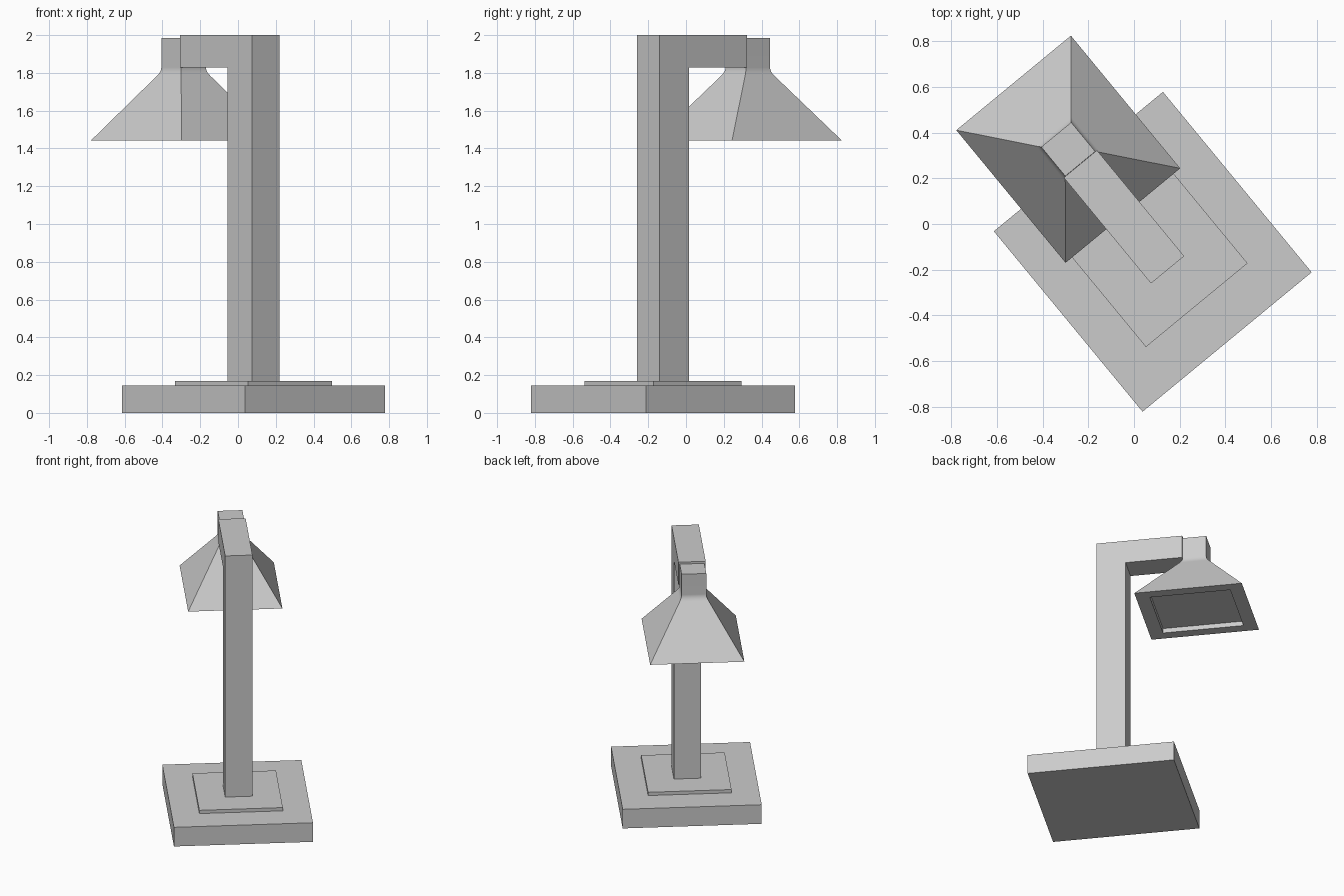
import bpy, bmesh
from math import radians
from mathutils import Matrix, Vector

if "Cube" in bpy.data.objects:
    bpy.data.objects.remove(bpy.data.objects["Cube"])

ROT = Matrix.Rotation(radians(39.5), 4, 'Z')   # whole lamp is turned on the ground
UC = -0.014                                    # centre line across the arm


def finish(name, bm):
    bmesh.ops.recalc_face_normals(bm, faces=bm.faces)
    bm.transform(ROT)
    me = bpy.data.meshes.new(name)
    bm.to_mesh(me)
    bm.free()
    ob = bpy.data.objects.new(name, me)
    bpy.context.collection.objects.link(ob)
    return ob


def box(name, width, length, vc, z0, z1):
    bm = bmesh.new()
    bmesh.ops.create_cube(bm, size=1, matrix=Matrix.Translation((UC, vc, (z0 + z1) / 2))
                          @ Matrix.Diagonal((width, length, z1 - z0, 1)))
    return finish(name, bm)


# Base slab and raised plate
box("base", 0.959, 1.023, -0.146, 0, 0.145)
box("base_plate", 0.576, 0.605, -0.146, 0.145, 0.17)

# Post and arm as one L-shaped profile
bm = bmesh.new()
profile = [(-0.248, 0.17), (-0.044, 0.17), (-0.044, 1.828), (0.352, 1.828),
           (0.352, 2.0), (-0.248, 2.0)]
face = bm.faces.new([bm.verts.new((UC - 0.094, v, z)) for v, z in profile])
ext = bmesh.ops.extrude_face_region(bm, geom=[face])
bmesh.ops.translate(bm, vec=(0.188, 0, 0),
                    verts=[g for g in ext["geom"] if isinstance(g, bmesh.types.BMVert)])
finish("post_and_arm", bm)

# Lamp head: rectangular rings (half width, half length, height) from recess to neck top
top, waist = Vector((0.085, 0.0825, 1.985)), Vector((0.085, 0.0825, 1.807))
rim = Vector((0.325, 0.376, 1.443))
start, end = waist.lerp(rim, 0.06), waist + Vector((0, 0, 0.022))
fillet = [start.lerp(waist, t).lerp(waist.lerp(end, t), t) for t in (0, 0.25, 0.5, 0.75, 1)]
rings = [Vector((0.249, 0.281, 1.478)), Vector((0.249, 0.281, 1.443)), rim] + fillet + [top]

bm = bmesh.new()
loops = [[bm.verts.new((UC + sx * r.x, 0.4355 + sy * r.y, r.z))
          for sx, sy in ((-1, -1), (1, -1), (1, 1), (-1, 1))] for r in rings]
for a, b in zip(loops, loops[1:]):
    for i in range(4):
        j = (i + 1) % 4
        bm.faces.new((a[i], a[j], b[j], b[i]))
bm.faces.new(loops[0])
bm.faces.new(loops[-1])
head = finish("lamp_head", bm)

# Smooth only the fillet under the neck
bpy.context.view_layer.objects.active = head
head.select_set(True)
bpy.ops.object.shade_smooth_by_angle(angle=radians(25))
wn = head.modifiers.new("weighted_normals", 'WEIGHTED_NORMAL')
wn.keep_sharp = True
